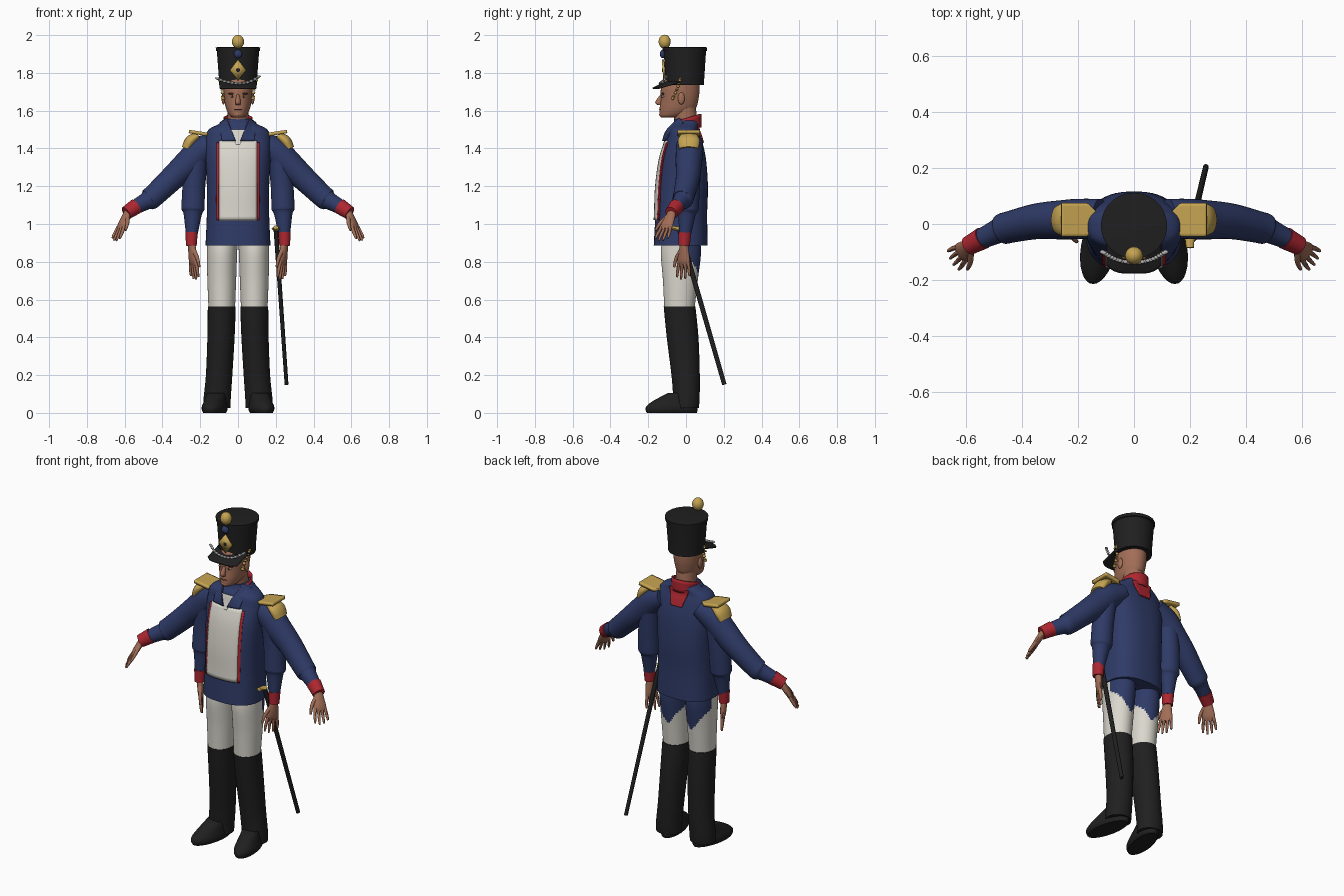
import bpy, bmesh, math
from mathutils import Vector

cube = bpy.data.objects.get("Cube")
if cube:
    bpy.data.objects.remove(cube, do_unlink=True)


def material(name, r, g, b):
    m = bpy.data.materials.new(name)
    m.use_nodes = True
    m.diffuse_color = (r, g, b, 1)
    node = next(n for n in m.node_tree.nodes if n.type == 'BSDF_PRINCIPLED')
    node.inputs["Base Color"].default_value = (r, g, b, 1)
    node.inputs["Roughness"].default_value = 0.8
    return m


blue = material("coat blue", .028, .043, .135)
white = material("off white", .7, .68, .61)
black = material("black", .014, .014, .014)
gold = material("gold", .56, .37, .085)
red = material("red", .42, .02, .03)
skin = material("skin", .36, .155, .095)
silver = material("silver", .45, .45, .45)
brown = material("brown", .1, .04, .02)


def finish(name, bm, mats, s=1):
    for v in bm.verts:
        v.co.x *= s
    bmesh.ops.recalc_face_normals(bm, faces=bm.faces)
    mesh = bpy.data.meshes.new(name)
    bm.to_mesh(mesh)
    bm.free()
    ob = bpy.data.objects.new(name, mesh)
    bpy.context.collection.objects.link(ob)
    for m in mats:
        mesh.materials.append(m)
    bpy.ops.object.select_all(action='DESELECT')
    ob.select_set(True)
    bpy.context.view_layer.objects.active = ob
    bpy.ops.object.shade_smooth_by_angle(angle=math.radians(40))
    return ob


def sample(rings, steps):
    """Smooth interpolation through the stations."""
    out = []
    for i in range(len(rings) - 1):
        p = [rings[max(0, min(len(rings) - 1, i + k))] for k in (-1, 0, 1, 2)]
        for j in range(steps):
            t = j / steps
            out.append([(2 * b + (c - a) * t + (2 * a - 5 * b + 4 * c - d) * t * t
                         + (3 * b - a - 3 * c + d) * t ** 3) / 2 for a, b, c, d in zip(*p)])
    return out + [list(rings[-1])]


def oval(a, p):
    c, s = math.cos(a), math.sin(a)
    return (math.copysign(abs(c) ** (2 / p), c), math.copysign(abs(s) ** (2 / p), s))


def loft(name, rings, *mats, flat=False, n=32, steps=5, p=2, s=1, shear=0,
         axis=(0, 1, 0), rule=None):
    """Skin ovals (x, y, z, radius, radius), either level or across the path."""
    pts = sample(rings, steps)
    bm = bmesh.new()
    loops = []
    for i, (x, y, z, ra, rb) in enumerate(pts):
        u, v = Vector((1, 0, 0)), Vector((shear, 1, 0))
        if not flat:
            t = Vector(pts[min(i + 1, len(pts) - 1)][:3]) - Vector(pts[max(i - 1, 0)][:3])
            t.normalize()
            v = Vector(axis) - t * t.dot(Vector(axis))
            v.normalize()
            u = t.cross(v)
        ring = []
        for k in range(n):
            a, b = oval(math.tau * k / n, p)
            ring.append(bm.verts.new(Vector((x, y, z)) + u * a * ra + v * b * rb))
        loops.append(ring)
    for a, b in zip(loops, loops[1:]):
        for k in range(n):
            f = bm.faces.new((a[k], a[(k + 1) % n], b[(k + 1) % n], b[k]))
            if rule:
                f.material_index = rule(f.calc_center_median())
    bm.faces.new(loops[0])
    bm.faces.new(loops[-1])
    return finish(name, bm, mats, s)


def sheet(name, fn, mat, nu=16, nv=10, thick=.008, s=1):
    """A thin plate whose surface is fn(u, v) for u, v in 0..1."""
    bm = bmesh.new()
    g = [[bm.verts.new(fn(i / nu, j / nv)) for j in range(nv + 1)] for i in range(nu + 1)]
    for i in range(nu):
        for j in range(nv):
            bm.faces.new((g[i][j], g[i + 1][j], g[i + 1][j + 1], g[i][j + 1]))
    ob = finish(name, bm, [mat], s)
    mod = ob.modifiers.new("thickness", 'SOLIDIFY')
    mod.thickness, mod.offset = thick, 0
    return ob


def ball(name, loc, size, mat):
    bm = bmesh.new()
    bmesh.ops.create_uvsphere(bm, u_segments=20, v_segments=12, radius=1)
    for v in bm.verts:
        v.co = Vector(c * k for c, k in zip(v.co, size)) + Vector(loc)
    return finish(name, bm, [mat])


def chain(name, path, count, size, mat):
    pts = sample(path, 12)
    for i in range(count):
        x, y, z = pts[round(i * (len(pts) - 1) / (count - 1))]
        ball(f"{name}_{i}", (x, y, z), (size * 1.3, size, size * (.6 + .4 * (i % 2))), mat)


# Coat body
torso = [(0, -.028, .885, .172, .143), (0, -.025, 1.05, .165, .137), (0, -.02, 1.2, .165, .136),
         (0, -.015, 1.35, .172, .12), (0, -.01, 1.45, .172, .092), (0, -.012, 1.5, .155, .077),
         (0, 0, 1.53, .1, .068), (0, 0, 1.555, .07, .062)]
loft("coat_body", torso, blue, flat=True, n=56, p=2.5)
levels = sample(torso, 5)


def on_coat(x, z, way=-1, lift=.004):
    for a, b in zip(levels, levels[1:]):
        if a[2] <= z <= b[2]:
            t = (z - a[2]) / (b[2] - a[2])
            yc, rx, ry = (a[k] + (b[k] - a[k]) * t for k in (1, 3, 4))
            side = max(0, 1 - abs(x / rx) ** 2.5) ** .4
            return Vector((x, yc + way * (ry * side + lift), z))


def coat_patch(name, mat, x0, x1, z0, z1, taper=1, way=-1, s=1, lift=.004):
    def fn(u, v):
        return on_coat((x0 + (x1 - x0) * u) * (1 + (taper - 1) * v), z0 + (z1 - z0) * v, way, lift)
    sheet(name, fn, mat, nv=20, s=s)


coat_patch("chest_panel", white, -.1, .1, 1.02, 1.44)
coat_patch("shirt_opening", white, -.01, .01, 1.42, 1.5, taper=4.2, lift=.006)
coat_patch("back_yoke", red, -.035, .035, 1.43, 1.525, taper=1.8, way=1)


# Standing collar, open at the front
def collar(u, v):
    a = math.radians(-50 + 280 * u)
    y = .078 * math.sin(a)
    return Vector((.074 * math.cos(a), y, 1.51 + .05 * v + .3 * v * y))


sheet("collar", collar, red, nu=32, nv=4)


# Hands with four fingers and a thumb
def hand(name, s, wrist, tip, spread):
    w, d, a = Vector(wrist), Vector(tip) - Vector(wrist), Vector(spread)
    a = (a - d * (a.dot(d) / d.length_squared)).normalized()

    def at(f, k, ra, rb):
        return (*(w + d * f + a * k), ra, rb)
    loft(name + "_palm", [at(0, 0, .019, .023), at(.2, 0, .018, .03), at(.45, 0, .015, .037),
                          at(.58, 0, .008, .032)], skin, n=16, axis=a, s=s)
    for i in range(4):
        k = (i - 1.5) * .018
        end = (.88, .97, 1, .94)[i]
        loft(f"{name}_finger_{i}", [at(.48, k, .01, .009), at(.75, k * 1.3, .009, .008),
                                    at(end, k * 1.4, .005, .005)], skin, n=10, axis=a, s=s)
    loft(name + "_thumb", [at(.12, .012, .012, .012), at(.4, .045, .01, .01),
                           at(.66, .058, .006, .006)], skin, n=10, axis=a, s=s)


def tail_rule(c):
    return int(c.y > -.005 and c.z > .69 + 1.5 * abs(c.x - .078))


# Paired parts
for label, s in (("left", 1), ("right", -1)):
    coat_patch(label + "_panel_piping", red, .1, .113, 1.02, 1.43, s=s)

    def lapel(u, v):
        top = Vector((.06, -.035, 1.56)).lerp(Vector((.095, -.01, 1.535)), u)
        low = Vector((.012, -.122, 1.44)).lerp(Vector((.085, -.108, 1.44)), u)
        return top.lerp(low, v) + Vector((0, -.02, 0)) * math.sin(math.pi * v)
    sheet(label + "_lapel", lapel, blue, s=s)

    # Raised arm
    loft(label + "_raised_sleeve",
         [(.12, .02, 1.43, .06, .07), (.2, .018, 1.385, .075, .072), (.26, .015, 1.325, .074, .07),
          (.345, .01, 1.245, .066, .064), (.44, -.01, 1.155, .06, .057),
          (.47, -.018, 1.13, .058, .055), (.488, -.026, 1.12, .046, .044),
          (.56, -.06, 1.08, .037, .035)], blue, s=s)
    loft(label + "_raised_cuff", [(.54, -.05, 1.093, .042, .04), (.592, -.078, 1.058, .036, .034)],
         red, s=s)
    hand(label + "_raised_hand", s, (.583, -.073, 1.064), (.652, -.135, .91), (-.5, -.8, 0))

    # Lowered arm
    loft(label + "_lowered_sleeve",
         [(.17, .01, 1.42, .05, .06), (.213, .015, 1.36, .06, .065), (.232, .015, 1.22, .06, .06),
          (.238, .01, 1.1, .061, .058), (.239, .008, 1.075, .06, .056), (.24, .005, 1.05, .048, .046),
          (.245, -.005, .945, .031, .032)], blue, s=s)
    loft(label + "_lowered_cuff", [(.246, -.006, .955, .033, .034), (.247, -.01, .885, .028, .03)],
         red, s=s)
    hand(label + "_lowered_hand", s, (.245, -.01, .89), (.228, -.015, .705), (-.5, -.85, 0))

    # Epaulette strap and fringe
    def strap(u, v):
        x = .12 + .14 * u
        return Vector((x, .015 + (v - .5) * .12 * min(1, .2 + u * 2.4), 1.468 + .022 * u))
    sheet(label + "_epaulette_strap", strap, gold, thick=.018, s=s)
    loft(label + "_epaulette_fringe",
         [(.21, .015, 1.47, .02, .045), (.25, .015, 1.44, .03, .058), (.273, .015, 1.398, .026, .05)],
         gold, s=s)

    # Trouser leg with the coat tail falling down the back
    loft(label + "_trouser_leg",
         [(.083, -.026, .92, .082, .1), (.085, -.027, .84, .08, .106), (.086, -.03, .7, .076, .092),
          (.086, -.035, .55, .07, .08)], white, blue, flat=True, n=64, steps=12, s=s, rule=tail_rule)
    # Gaiter and shoe
    loft(label + "_gaiter",
         [(.086, -.034, .562, .074, .084), (.09, -.018, .4, .072, .084), (.1, -.002, .2, .07, .075),
          (.11, .002, .08, .072, .07), (.112, 0, .025, .072, .068)], black, flat=True, s=s)
    loft(label + "_shoe",
         [(.124, -.075, 0, .056, .132), (.124, -.076, .015, .064, .138), (.124, -.075, .035, .064, .135),
          (.12, -.06, .065, .056, .112), (.112, -.025, .105, .05, .07)],
         black, flat=True, s=s, shear=-.16, steps=3)

    # Face pairs and chin chain
    ball(label + "_ear", (.077 * s, -.025, 1.665), (.01, .018, .032), skin)
    ball(label + "_eye", (.03 * s, -.122, 1.675), (.013, .008, .005), white)
    ball(label + "_iris", (.03 * s, -.128, 1.675), (.005, .004, .005), brown)
    ball(label + "_brow", (.032 * s, -.122, 1.69), (.02, .008, .005), brown)
    chain(label + "_chin_chain", [(.098 * s, -.03, 1.77), (.084 * s, -.045, 1.72),
                                  (.08 * s, -.07, 1.665)], 8, .008, gold)

# Head and neck
loft("neck", [(0, .005, 1.5, .056, .06), (0, -.01, 1.62, .056, .062)], skin, flat=True)
loft("head", [(0, -.085, 1.563, .025, .045), (0, -.07, 1.575, .045, .07), (0, -.045, 1.61, .063, .095),
              (0, -.034, 1.66, .073, .1), (0, -.03, 1.72, .078, .102), (0, -.02, 1.77, .076, .085)],
     skin, flat=True)
loft("nose", [(0, -.126, 1.685, .008, .01), (0, -.143, 1.645, .014, .02), (0, -.135, 1.629, .012, .014)],
     skin, flat=True, n=16)
ball("mouth", (0, -.134, 1.607), (.022, .008, .004), brown)
ball("chin", (0, -.122, 1.58), (.025, .02, .014), skin)

# Tall flared hat with crown rim
loft("hat", [(0, -.006, 1.735, .1, .102), (0, -.006, 1.76, .1, .102), (0, -.006, 1.915, .112, .112),
             (0, -.006, 1.917, .117, .117), (0, -.006, 1.935, .118, .118), (0, -.006, 1.936, .11, .11)],
     black, flat=True, steps=1, n=48)


def visor(u, v):
    x = -.097 + .194 * u
    inner = -math.sqrt(.102 ** 2 - x * x) - .002
    outer = -.176 + .03 * (2 * u - 1) ** 4
    return Vector((x, inner + (outer - inner) * v, 1.752 - .034 * v))


sheet("visor", visor, black, nu=24)
ball("pompon", (0, -.113, 1.965), (.032, .032, .037), gold)
ball("cockade", (0, -.122, 1.9), (.022, .016, .022), blue)


# Diamond badge
def diamond(u, v):
    return Vector(((u - v) * .043, -.118 + (1 - u - v) * .004, 1.815 - (1 - u - v) * .056))


sheet("hat_badge", diamond, gold, nu=1, nv=1, thick=.012)
ball("badge_centre", (0, -.123, 1.815), (.011, .005, .011), black)
chain("hat_chain", [(-.113, -.1, 1.772), (-.06, -.128, 1.752), (0, -.138, 1.745),
                    (.06, -.128, 1.752), (.113, -.1, 1.782)], 25, .007, silver)

# Sword at the left hip
loft("scabbard", [(.2, -.035, .975, .012, .014), (.257, .203, .15, .01, .012)], black, n=14)
loft("sword_grip", [(.2, -.03, .972, .012, .018), (.2, -.085, .982, .01, .014)], gold, n=12,
     axis=(1, 0, 0))
ball("sword_guard", (.2, -.045, .975), (.022, .024, .009), gold)
